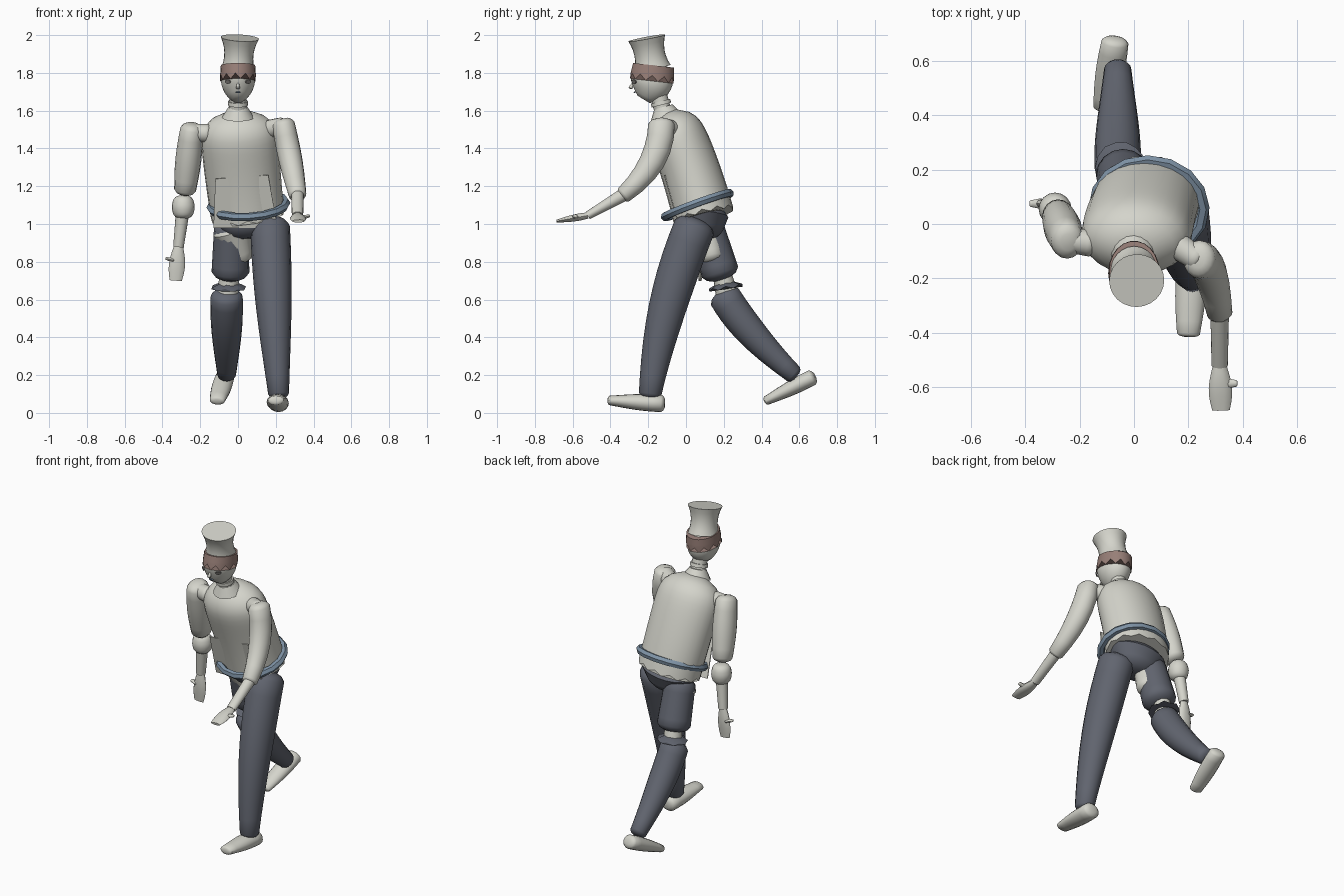
import bpy
import bmesh
import math
from mathutils import Vector
from mathutils.bvhtree import BVHTree

default_cube = bpy.data.objects.get("Cube")
if default_cube:
    bpy.data.objects.remove(default_cube, do_unlink=True)


def make_material(name, *colour):
    material = bpy.data.materials.new(name)
    material.use_nodes = True
    material.diffuse_color = (*colour, 1)
    shader = material.node_tree.nodes["Principled BSDF"]
    shader.inputs["Base Color"].default_value = material.diffuse_color
    return material


pale = make_material("pale cloth", .66, .66, .6)
dark = make_material("dark trousers", .12, .13, .16)
blue = make_material("blue belt", .21, .29, .38)
brown = make_material("brown hair", .31, .21, .185)
grey = make_material("grey eyes", .19, .18, .17)


def finish(obj, material):
    obj.data.materials.append(material)
    bpy.ops.object.select_all(action="DESELECT")
    obj.select_set(True)
    bpy.context.view_layer.objects.active = obj
    bpy.ops.object.shade_smooth_by_angle(angle=math.radians(45))


def from_bmesh(name, bm, material):
    bmesh.ops.recalc_face_normals(bm, faces=bm.faces)
    mesh = bpy.data.meshes.new(name)
    bm.to_mesh(mesh)
    bm.free()
    obj = bpy.data.objects.new(name, mesh)
    bpy.context.collection.objects.link(obj)
    finish(obj, material)
    return obj


def mix(pair, t):
    return pair[0] * (1 - t) + pair[1] * t


def steady(t):
    return 1


def swollen(t):
    return 1 + math.sin(math.pi * t) / 6


def limb(name, material, start, end, width, depth=None, via=None,
         profile=steady, steps=6, sides=16, rounded=True, zigzag=0):
    """Tapered elliptical tube along a curve passing through via at half way."""
    start, end = Vector(start), Vector(end)
    middle = (start + end) / 2
    bend = Vector(via) * 2 - middle if via else middle
    depth = depth or width

    stations = [(i / steps, 1, 0) for i in range(steps + 1)]
    if rounded:
        # Smaller rings pushed outward soften both ends
        stations = [(0, .45, -.4), (0, .8, -.25)] + stations + [(1, .8, .25), (1, .45, .4)]

    bm = bmesh.new()
    loops = []
    for t, shrink, push in stations:
        centre = start.lerp(bend, t).lerp(bend.lerp(end, t), t)
        along = (bend - start).lerp(end - bend, t).normalized()
        axis = Vector((1, 0, 0)) if abs(along.x) < .9 else Vector((0, 1, 0))
        across = (axis - along * axis.dot(along)).normalized()
        size = shrink * profile(t)
        centre += along * push * mix(depth, t) * profile(t)
        wide = across * mix(width, t) * size
        deep = along.cross(across) * mix(depth, t) * size
        loop = []
        for k in range(sides):
            turn = math.tau * k / sides
            point = centre + wide * math.cos(turn) + deep * math.sin(turn)
            if not loops and k % 2:
                point -= along * zigzag
            loop.append(bm.verts.new(point))
        loops.append(loop)

    for low, high in zip(loops, loops[1:]):
        for k in range(sides):
            bm.faces.new((low[k - 1], low[k], high[k], high[k - 1]))
    bm.faces.new(loops[0])
    bm.faces.new(loops[-1])
    return from_bmesh(name, bm, material)


def plate(name, material, corners):
    bm = bmesh.new()
    face = bm.faces.new([bm.verts.new(corner) for corner in corners])
    bm.normal_update()
    bmesh.ops.solidify(bm, geom=[face], thickness=.006)
    from_bmesh(name, bm, material)


# Torso leaning forward, closing in at the shoulders, with a ragged hem
limb("shirt", pale, start=(.05, .09, 1.055), via=(.02, .01, 1.32), end=(0, -.095, 1.585),
     width=(.195, .21), depth=(.163, .15), profile=lambda t: 1 - .65 * t ** 12,
     steps=16, sides=24, rounded=False, zigzag=.02)
limb("collar", pale, start=(0, -.105, 1.565), end=(0, -.12, 1.62),
     width=(.085, .05), rounded=False)
limb("neck", pale, start=(0, -.12, 1.59), end=(0, -.15, 1.7), width=(.045, .045))
limb("neckband", pale, start=(0, -.13, 1.63), end=(0, -.135, 1.65),
     width=(.054, .052), rounded=False)

# Apron panel inside the shirt, its corners poking out in front
plate("apron_panel", pale, [
    (-.12, -.11, 1.24), (.16, -.11, 1.26), (.21, -.03, .98), (-.13, -.03, .98)])

# Belt ring
bpy.ops.mesh.primitive_torus_add(
    major_segments=16, minor_segments=6, major_radius=.2, minor_radius=.023,
    location=(.055, .06, 1.1), rotation=(.35, -.06, 0))
belt = bpy.context.object
belt.name = "belt"
belt.scale.y = .92
finish(belt, blue)

# Egg-shaped head, jagged hair and waisted hat
head = limb("head", pale, start=(0, -.225, 1.66), via=(0, -.182, 1.76), end=(0, -.175, 1.86),
            width=(.09, .09), depth=(.113, .113), steps=12, sides=24, rounded=False,
            profile=lambda t: math.sin(math.pi * (.05 + .9 * t)) ** .6)
limb("hair", brown, start=(0, -.178, 1.787), end=(0, -.172, 1.84),
     width=(.095, .091), depth=(.117, .11), sides=22, zigzag=.03, rounded=False)
limb("hat", pale, start=(0, -.178, 1.825), end=(.01, -.208, 1.985),
     width=(.077, .077), depth=(.086, .075), sides=24, rounded=False,
     profile=lambda t: 1 + .22 * (2 * t - .8) ** 2)

# Painted face details laid on the head surface
surface = BVHTree.FromPolygons(
    [v.co for v in head.data.vertices], [p.vertices for p in head.data.polygons])


def face_patch(name, material, x, z, width, height):
    hit, normal, _, _ = surface.ray_cast(Vector((x, -1, z)), Vector((0, 1, 0)))
    right = normal.cross(Vector((0, 0, 1))).normalized()
    up = right.cross(normal)
    turns = [math.tau * k / 8 for k in range(8)]
    plate(name, material, [
        hit + normal * .003 + right * width * math.cos(turn) + up * height * math.sin(turn)
        for turn in turns])


for side, label in ((1, "left"), (-1, "right")):
    face_patch(label + "_eye", grey, side * .05, 1.755, .018, .012)
face_patch("mouth", blue, 0, 1.7, .014, .004)
limb("nose", pale, start=(0, -.28, 1.745), end=(0, -.294, 1.72), width=(.006, .011), sides=8)

# Left arm reaching forward
left_elbow = Vector((.315, -.33, 1.155))
left_wrist = Vector((.315, -.52, 1.045))
limb("left_shoulder", pale, start=(.16, -.08, 1.5), end=(.235, -.13, 1.52), width=(.05, .045))
limb("left_sleeve", pale, start=(.24, -.13, 1.53), via=(.28, -.18, 1.33), end=left_elbow,
     width=(.06, .047), depth=(.07, .045), profile=swollen)
limb("left_forearm", pale, start=left_elbow, end=left_wrist,
     width=(.034, .03), depth=(.035, .022), rounded=False)

# Right arm hanging behind
right_elbow = Vector((-.29, .055, 1.09))
right_wrist = Vector((-.315, .075, .88))
limb("right_shoulder", pale, start=(-.16, -.07, 1.48), end=(-.24, -.06, 1.485),
     width=(.05, .045))
limb("right_sleeve", pale, start=(-.245, -.06, 1.505), end=(-.28, .03, 1.18),
     width=(.06, .058), depth=(.07, .063), profile=swollen)
limb("right_elbow", pale, start=right_elbow + Vector((0, 0, .04)),
     end=right_elbow - Vector((0, 0, .04)), width=(.052, .052), profile=swollen)
limb("right_forearm", pale, start=right_elbow, end=right_wrist,
     width=(.037, .028), rounded=False)


# Flat hands, each with a thumb pointing outward
def hand(label, wrist, fingertips, side):
    palm = wrist.lerp(fingertips, .4)
    limb(label + "_hand", pale, start=wrist, end=fingertips, width=(.025, .032),
         depth=(.017, .008), rounded=False, sides=10,
         profile=lambda t: 1 + .5 * math.sin(math.pi * t))
    limb(label + "_thumb", pale, start=palm + Vector((side * .02, 0, 0)),
         end=palm + Vector((side * .06, 0, .01)), width=(.02, .012),
         depth=(.012, .008), sides=8)


hand("left", left_wrist, Vector((.32, -.685, 1.015)), 1)
hand("right", right_wrist, Vector((-.33, .075, .7)), -1)

# Trousers
limb("trouser_seat", dark, start=(.06, .08, .97), end=(.05, .085, 1.045),
     width=(.14, .183), depth=(.115, .14), sides=20)
limb("left_trouser_leg", dark, start=(.17, .045, .985), via=(.19, -.1, .55), end=(.215, -.19, .1),
     width=(.105, .055), depth=(.11, .06), profile=swollen, steps=10)
limb("right_hip_lining", pale, start=(-.035, .1, .97), end=(.02, .14, .82),
     width=(.1, .06), depth=(.09, .06))
limb("right_thigh", dark, start=(-.035, .11, .98), end=(-.04, .18, .745), width=(.092, .1))
limb("right_knee", pale, start=(-.045, .19, .74), end=(-.055, .22, .61),
     width=(.05, .06), rounded=False)
limb("torn_knee_cloth", dark, start=(-.05, .21, .67), end=(-.05, .207, .69),
     width=(.092, .045), sides=14, steps=1, rounded=False, zigzag=.015)
limb("right_shin", dark, start=(-.06, .205, .615), via=(-.06, .355, .415), end=(-.06, .57, .205),
     width=(.085, .05), profile=swollen, steps=10)

# Shoes, from toe to heel
limb("left_shoe", pale, start=(.2, -.405, .066), end=(.215, -.13, .05),
     width=(.042, .054), depth=(.025, .046), profile=swollen)
limb("right_shoe", pale, start=(-.11, .425, .065), end=(-.07, .668, .187),
     width=(.04, .05), depth=(.024, .042), profile=swollen)
